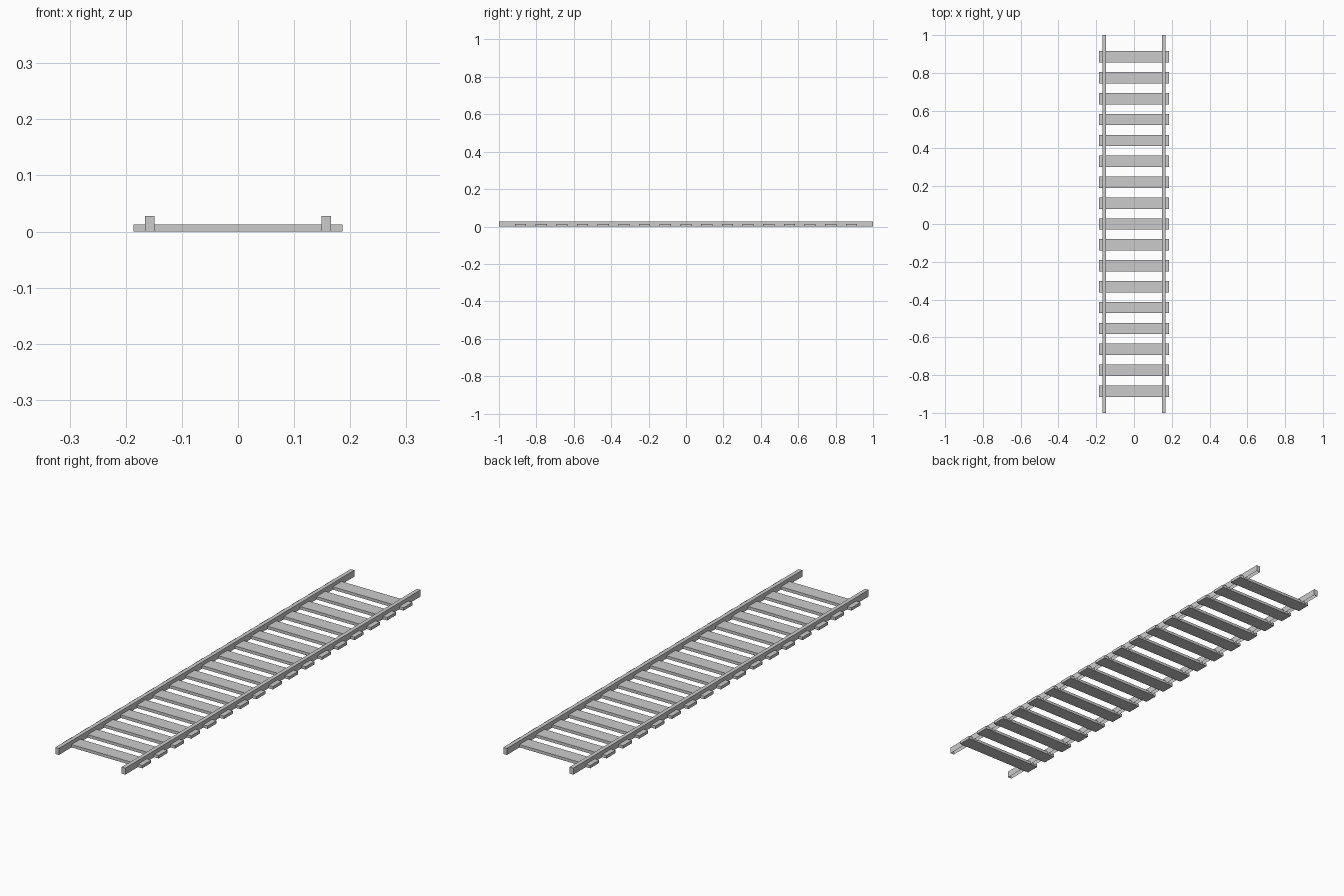
import bpy
import bmesh

cube = bpy.data.objects.get("Cube")
if cube:
    bpy.data.objects.remove(cube, do_unlink=True)

grey = bpy.data.materials.new("plain_grey")
grey.use_nodes = True
colour = (0.6, 0.6, 0.6, 1)
grey.diffuse_color = colour
grey.node_tree.nodes["Principled BSDF"].inputs["Base Color"].default_value = colour


def box(name, centre, size, open_bottom=False):
    """Flat-sided box, optionally without its underside."""
    bm = bmesh.new()
    bmesh.ops.create_cube(bm, size=1)
    bmesh.ops.scale(bm, vec=size, verts=bm.verts)
    if open_bottom:
        under = [f for f in bm.faces if f.normal.z < -0.5]
        bmesh.ops.delete(bm, geom=under, context='FACES_ONLY')
    mesh = bpy.data.meshes.new(name)
    bm.to_mesh(mesh)
    bm.free()
    mesh.materials.append(grey)
    obj = bpy.data.objects.new(name, mesh)
    obj.location = centre
    bpy.context.collection.objects.link(obj)
    return obj


# Two long rails, hollow underneath
RAIL_HEIGHT = 0.028
for side, sign in (("left", 1), ("right", -1)):
    box(side + "_rail", (sign * 0.1575, 0, RAIL_HEIGHT / 2),
        (0.017, 2, RAIL_HEIGHT), open_bottom=True)

# Evenly spaced cross ties
TIES = 17
SPACING = 0.1106
TIE_HEIGHT = 0.0125
for i in range(TIES):
    y = (i - (TIES - 1) / 2) * SPACING
    box(f"cross_tie_{i + 1}", (0, y, TIE_HEIGHT / 2), (0.373, 0.06, TIE_HEIGHT))
